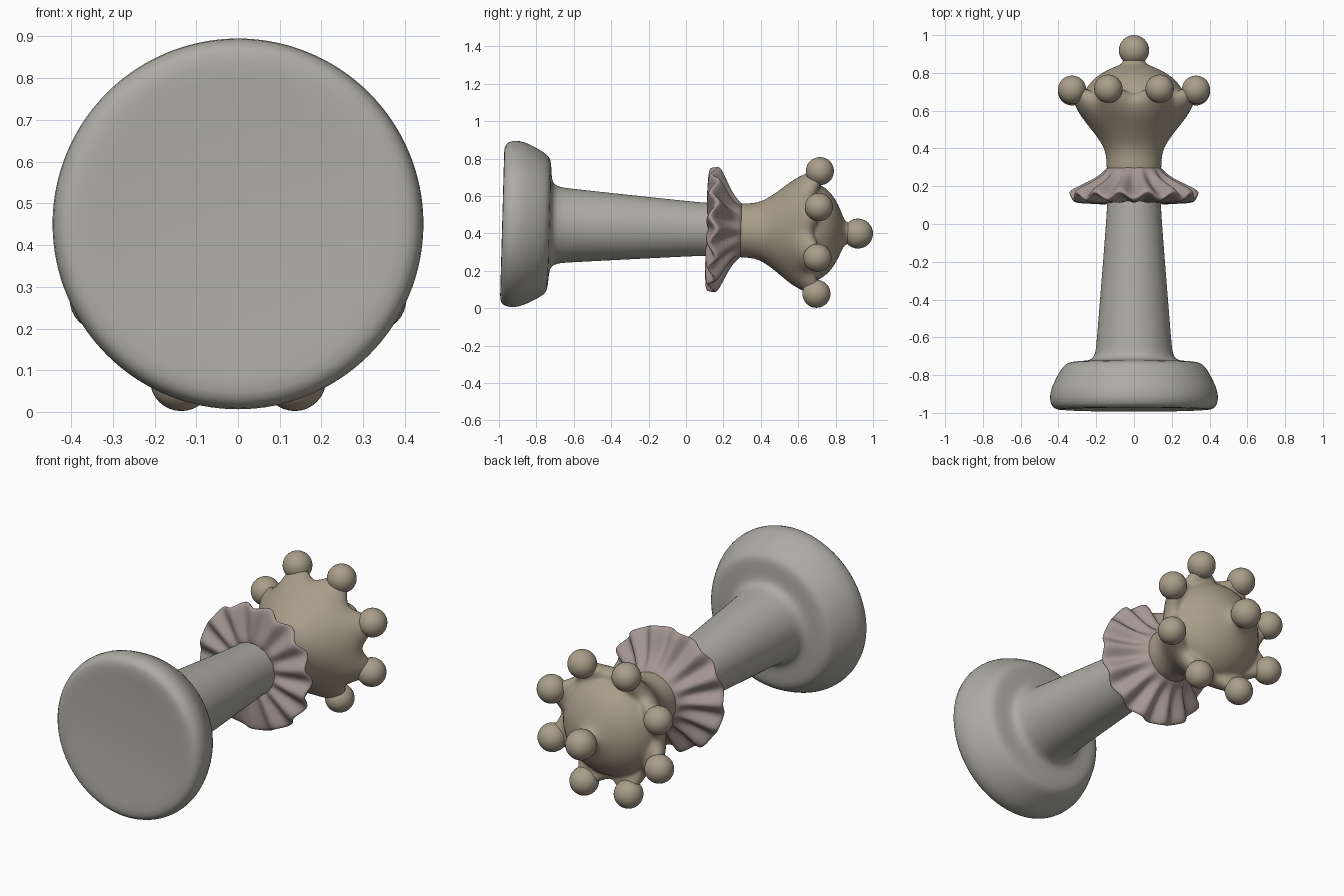
import bpy, bmesh
from math import sin, cos, pi, radians
from mathutils import Matrix, Vector

if "Cube" in bpy.data.objects:
    bpy.data.objects.remove(bpy.data.objects["Cube"])

# The piece lies along +y, its axis dipping slightly toward the crown
AXIS = Matrix.Translation((0, 0, 0.425)) @ Matrix.Rotation(radians(-91.6), 4, 'X')


def colour(name, rgb):
    m = bpy.data.materials.new(name)
    m.diffuse_color = (*rgb, 1)
    m.use_nodes = True
    m.node_tree.nodes["Principled BSDF"].inputs["Base Color"].default_value = m.diffuse_color
    return m


STONE = colour("stone_grey", (0.42, 0.41, 0.37))
TAN = colour("warm_tan", (0.40, 0.34, 0.25))
PINK = colour("dusty_pink", (0.38, 0.31, 0.29))


def finish(bm, name, mat, subsurf=0):
    bmesh.ops.recalc_face_normals(bm, faces=bm.faces)
    bm.transform(AXIS)
    me = bpy.data.meshes.new(name)
    bm.to_mesh(me)
    bm.free()
    for p in me.polygons:
        p.use_smooth = True
    me.materials.append(mat)
    ob = bpy.data.objects.new(name, me)
    bpy.context.collection.objects.link(ob)
    if subsurf:
        mod = ob.modifiers.new("smooth", 'SUBSURF')
        mod.levels = mod.render_levels = subsurf
    return ob


def lathe(name, profile, mat, segs=64, waves=0, phase=0):
    """Revolve (radius, height[, radius wave, height wave]) points."""
    bm = bmesh.new()
    rings = []
    for p in profile:
        r, s, dr, ds = (tuple(p) + (0, 0))[:4]
        ring = []
        for i in range(segs):
            t = 2 * pi * i / segs
            w = cos(waves * t + phase) if waves else 0
            rr = r + dr * w
            ring.append(bm.verts.new((rr * cos(t), rr * sin(t), s + ds * w)))
        rings.append(ring)
    for a, b in zip(rings, rings[1:]):
        for i in range(segs):
            j = (i + 1) % segs
            bm.faces.new((a[i], a[j], b[j], b[i]))
    bmesh.ops.remove_doubles(bm, verts=bm.verts, dist=1e-5)
    return finish(bm, name, mat, 1)


def ball(name, centre, radius, mat):
    bm = bmesh.new()
    bmesh.ops.create_uvsphere(bm, u_segments=32, v_segments=20, radius=radius,
                              matrix=Matrix.Translation(centre))
    return finish(bm, name, mat)


# Rounded foot and tapering shaft
lathe("base_and_shaft", [
    (0, -0.968), (0.15, -0.97), (0.30, -0.977), (0.39, -0.986), (0.428, -0.978),
    (0.445, -0.945), (0.446, -0.90), (0.434, -0.86), (0.405, -0.80), (0.375, -0.752),
    (0.35, -0.733), (0.30, -0.728), (0.245, -0.725), (0.217, -0.712), (0.204, -0.68),
    (0.199, -0.64), (0.18, -0.40), (0.16, -0.15), (0.144, 0.06), (0.141, 0.13),
    (0.14, 0.26), (0, 0.26)], STONE)

# Ruffled collar, a pleated flaring skirt
lathe("ruffled_collar", [
    (0.13, 0.12), (0.15, 0.112, 0.0, 0.004), (0.20, 0.118, 0.004, 0.012),
    (0.27, 0.125, 0.006, 0.017), (0.325, 0.132, 0.007, 0.02), (0.339, 0.143, 0.007, 0.02),
    (0.332, 0.16, 0.007, 0.02), (0.29, 0.182, 0.006, 0.02), (0.24, 0.208, 0.005, 0.017),
    (0.195, 0.238, 0.004, 0.011), (0.165, 0.268, 0.003, 0.004), (0.148, 0.295),
    (0.13, 0.30)], PINK, segs=112, waves=14)

# Flared neck, scalloped rim, and domed top
lathe("crown", [
    (0, 0.22), (0.12, 0.22), (0.148, 0.28), (0.143, 0.34), (0.156, 0.40), (0.187, 0.45),
    (0.225, 0.50), (0.266, 0.55), (0.305, 0.60, 0.005), (0.328, 0.65, 0.02, 0.01),
    (0.332, 0.685, 0.035, 0.02), (0.315, 0.705, 0.035, 0.025), (0.285, 0.702, 0.02, 0.02),
    (0.262, 0.698), (0.243, 0.735), (0.205, 0.777), (0.15, 0.812), (0.09, 0.836),
    (0.06, 0.852), (0.056, 0.872), (0.05, 0.90), (0, 0.90)],
    TAN, segs=64, waves=8, phase=pi)

# Balls on the crown points, and the finial on top
for k in range(8):
    t = pi / 8 + k * pi / 4
    ball("crown_ball_%d" % (k + 1), Vector((0.355 * cos(t), 0.355 * sin(t), 0.707)), 0.075, TAN)
ball("finial_ball", Vector((0, 0, 0.92)), 0.08, TAN)
